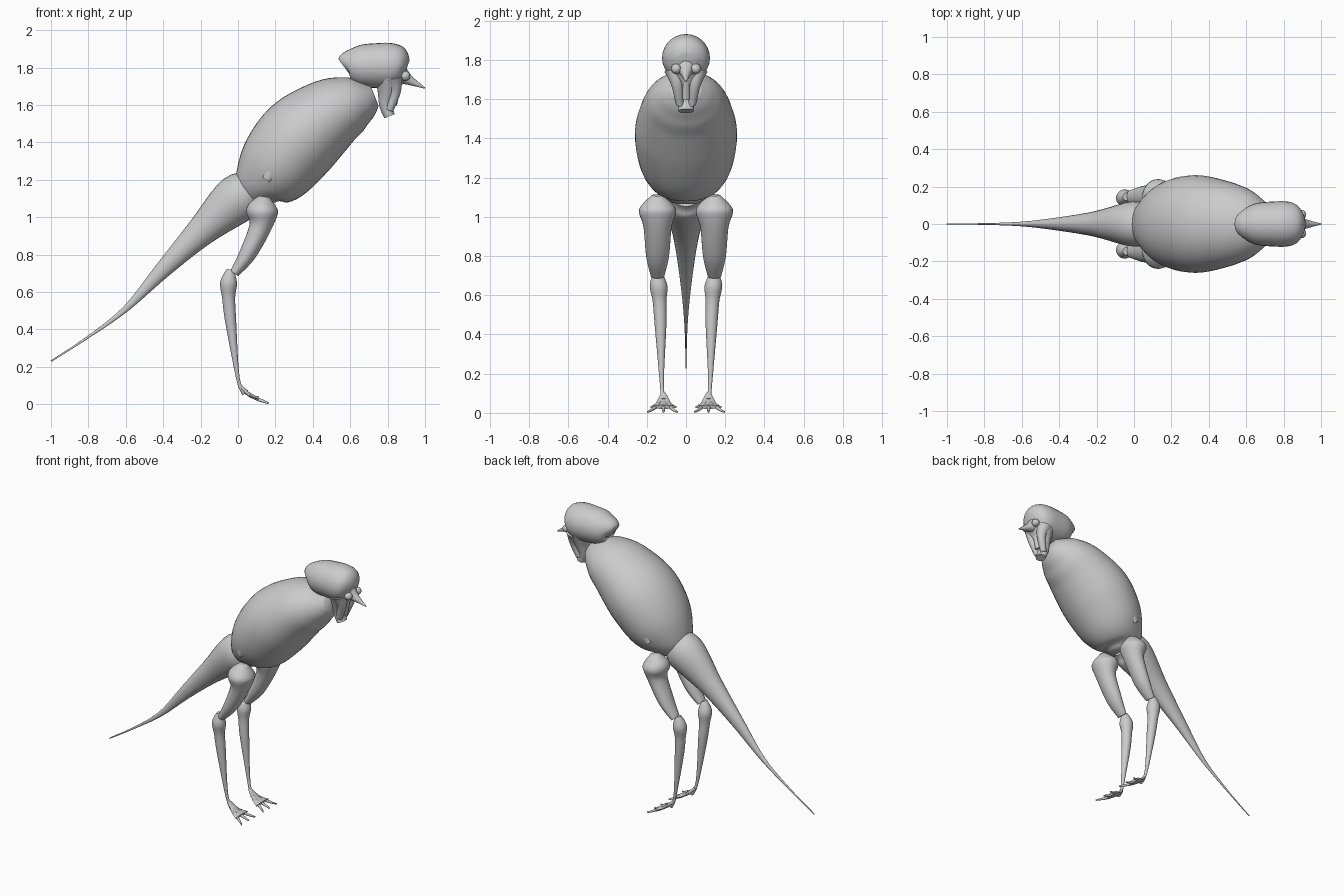
import bpy
import bmesh
import math
from mathutils import Vector

default_cube = bpy.data.objects.get("Cube")
if default_cube:
    bpy.data.objects.remove(default_cube, do_unlink=True)

# One plain grey for the whole bird
grey = bpy.data.materials.new("plain grey")
grey.use_nodes = True
colour = (0.6, 0.6, 0.6, 1)
grey.diffuse_color = colour
grey.node_tree.nodes["Principled BSDF"].inputs["Base Color"].default_value = colour


def finish(name, bm):
    """Turn a bmesh into a smooth grey object."""
    bmesh.ops.recalc_face_normals(bm, faces=bm.faces[:])
    mesh = bpy.data.meshes.new(name)
    bm.to_mesh(mesh)
    bm.free()
    mesh.materials.append(grey)
    part = bpy.data.objects.new(name, mesh)
    bpy.context.collection.objects.link(part)
    bpy.ops.object.select_all(action="DESELECT")
    part.select_set(True)
    bpy.context.view_layer.objects.active = part
    bpy.ops.object.shade_smooth_by_angle(angle=math.radians(50))


def blend(a, b, c, d, t):
    """Smooth curve value between b and c."""
    return b + t / 2 * (c - a + t * (2 * a - 5 * b + 4 * c - d
                                     + t * (3 * (b - c) + d - a)))


def mix(pair, t):
    return pair[0] + (pair[1] - pair[0]) * t


def limb(name, path, width=(1, 1), offset=(0, 0), steps=5, sides=28):
    """Skin a smooth path of (x, z, radius); width scales y, offset shifts y, both start to end."""
    padded = [path[0], *path, path[-1]]
    curve = []
    for i in range(len(path) - 1):
        for k in range(steps):
            curve.append([blend(*values, k / steps)
                          for values in zip(*padded[i:i + 4])])
    curve.append(path[-1])

    bm = bmesh.new()
    rings = []
    last = len(curve) - 1
    for i, (x, z, radius) in enumerate(curve):
        before, after = curve[max(i - 1, 0)], curve[min(i + 1, last)]
        along = Vector((after[0] - before[0], 0, after[1] - before[1])).normalized()
        across = Vector((0, radius * mix(width, i / last), 0))
        up = along.cross(Vector((0, 1, 0))) * radius
        middle = Vector((x, mix(offset, i / last), z))
        ring = []
        for j in range(sides):
            angle = math.tau * j / sides
            ring.append(bm.verts.new(middle + up * math.cos(angle)
                                     + across * math.sin(angle)))
        rings.append(ring)
    for low, high in zip(rings, rings[1:]):
        for j in range(sides):
            n = (j + 1) % sides
            bm.faces.new((low[j], low[n], high[n], high[j]))
    bm.faces.new(rings[0])
    bm.faces.new(rings[-1])
    finish(name, bm)


def ball(name, centre, radius):
    bm = bmesh.new()
    bmesh.ops.create_uvsphere(bm, u_segments=16, v_segments=10, radius=radius)
    bmesh.ops.translate(bm, verts=bm.verts[:], vec=centre)
    finish(name, bm)


# Egg-shaped leaning body, broader towards the shoulders
limb("body", [
    (.1, 1.08, .08),
    (.12, 1.15, .15),
    (.2, 1.26, .21),
    (.33, 1.42, .23),
    (.48, 1.54, .2),
    (.6, 1.6, .16),
    (.68, 1.63, .11),
    (.73, 1.65, .06),
], width=(1.05, 1.25), sides=40)

# Long tapering tail
limb("tail", [
    (.1, 1.14, .09),
    (0, 1.1, .13),
    (-.2, .92, .08),
    (-.4, .72, .045),
    (-.6, .51, .017),
    (-.8, .36, .007),
    (-1, .23, .004),
], width=(1, .6))

# Rounded skull, blunt at the back and brow
limb("head", [
    (.57, 1.8, .05),
    (.59, 1.81, .08),
    (.65, 1.81, .11),
    (.74, 1.81, .12),
    (.82, 1.81, .12),
    (.87, 1.8, .1),
    (.9, 1.79, .05),
])

# Open beak: pointed upper half, hanging lower jaw and tongue
limb("upper_beak", [(.87, 1.76, .05), (.92, 1.73, .025), (1, 1.69, .003)])
limb("lower_jaw", [
    (.81, 1.74, .08),
    (.8, 1.67, .055),
    (.79, 1.6, .035),
    (.81, 1.54, .03),
], width=(1.3, 1.3))
limb("tongue", [(.85, 1.7, .02), (.83, 1.6, .02)])

for label, side in (("left", 1), ("right", -1)):
    hip, ankle = .145 * side, .115 * side

    ball("eye_" + label, (.895, .05 * side, 1.755), .026)

    # Cheek joining the skull to the lower jaw
    limb("cheek_" + label, [(.83, 1.74, .05), (.84, 1.67, .03), (.81, 1.57, .02)],
         offset=(.06 * side, .03 * side))

    # Folded wing lying against the body
    limb("wing_" + label, [
        (.15, 1.2, .02),
        (.3, 1.4, .1),
        (.5, 1.55, .06),
        (.58, 1.6, .02),
    ], width=(.6, .6), offset=(.2 * side, .18 * side))

    # Drumstick thigh
    limb("thigh_" + label, [
        (.14, 1.11, .03),
        (.13, 1.04, .085),
        (.12, .95, .06),
        (.05, .8, .045),
        (-.02, .7, .025),
    ], width=(1, 1.4), offset=(hip, hip))

    # Thin shin with a knobbly joint on top
    limb("shin_" + label, [
        (-.04, .72, .02),
        (-.05, .65, .045),
        (-.05, .57, .035),
        (-.04, .45, .03),
        (-.01, .2, .013),
        (.01, .1, .01),
        (.04, .06, .02),
    ], offset=(hip, ankle))

    # Webbed foot with three spread toes
    limb("foot_web_" + label, [(.01, .1, .01), (.06, .05, .01), (.11, .03, .01)],
         width=(1, 7), offset=(ankle, ankle))
    for toe, spread in (("inner", -.07), ("middle", 0), ("outer", .08)):
        limb("toe_" + toe + "_" + label,
             [(.03, .07, .01), (.1, .03, .01), (.165, .005, .005)],
             offset=(ankle, ankle + spread * side), sides=10)
